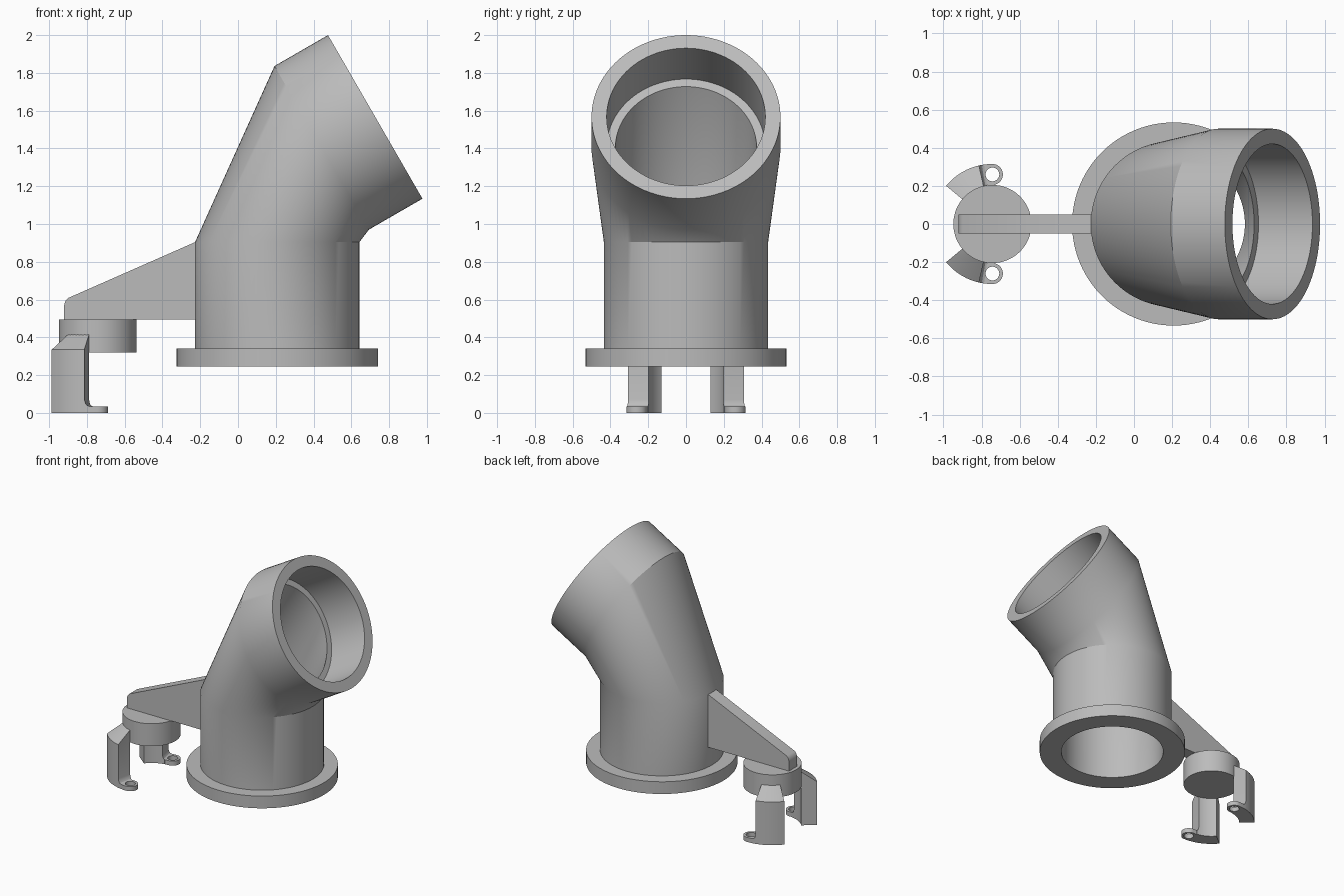
import bpy, bmesh, math
from mathutils import Vector, Matrix

cube = bpy.data.objects.get("Cube")
if cube:
    bpy.data.objects.remove(cube, do_unlink=True)

grey = bpy.data.materials.new("plain grey")
grey.use_nodes = True
grey.diffuse_color = (0.5, 0.5, 0.5, 1)
bsdf = next(n for n in grey.node_tree.nodes if n.type == "BSDF_PRINCIPLED")
bsdf.inputs["Base Color"].default_value = (0.5, 0.5, 0.5, 1)


def finish(bm, name):
    bmesh.ops.recalc_face_normals(bm, faces=bm.faces[:])
    mesh = bpy.data.meshes.new(name)
    bm.to_mesh(mesh)
    bm.free()
    mesh.materials.append(grey)
    ob = bpy.data.objects.new(name, mesh)
    bpy.context.collection.objects.link(ob)
    bpy.ops.object.select_all(action="DESELECT")
    ob.select_set(True)
    bpy.context.view_layer.objects.active = ob
    bpy.ops.object.shade_smooth_by_angle(angle=math.radians(30))
    return ob


def bridge(bm, a, b):
    n = len(a)
    for i in range(n):
        j = (i + 1) % n
        bm.faces.new((a[i], a[j], b[j], b[i]))


# Elbow pipe: a closed chain of rings, with the bends made as hulls of two rings
SEG = 96
TILT = math.radians(60)
MOUTH = Vector((0.7265, 0, 1.567))
AXIS = Vector((math.sin(TILT), 0, math.cos(TILT)))
COLLAR_BACK = MOUTH - AXIS * 0.327
PIPE_X = 0.208


def ring(bm, centre, radius, tilt=0.0):
    rot = Matrix.Rotation(tilt, 3, "Y")
    turn = [math.tau * i / SEG for i in range(SEG)]
    return [bm.verts.new(centre + rot @ Vector((radius * math.cos(t), radius * math.sin(t), 0)))
            for t in turn]


def hull(bm, a, b):
    bmesh.ops.convex_hull(bm, input=a + b)
    sides = (set(a), set(b))
    caps = [f for f in bm.faces if any(set(f.verts) <= s for s in sides)]
    bmesh.ops.delete(bm, geom=caps, context="FACES")


bm = bmesh.new()


def level(z, radius):
    return ring(bm, Vector((PIPE_X, 0, z)), radius)


outer_low, outer_high = level(0.905, 0.435), ring(bm, COLLAR_BACK, 0.5, TILT)
hull(bm, outer_low, outer_high)
inner_low, inner_high = level(0.905, 0.374), ring(bm, COLLAR_BACK, 0.374, TILT)
hull(bm, inner_low, inner_high)
foot_inner = level(0.245, 0.374)
lower = [inner_low, foot_inner, level(0.245, 0.533), level(0.34, 0.533),
         level(0.34, 0.435), outer_low]
upper = [outer_high, ring(bm, MOUTH, 0.5, TILT), ring(bm, MOUTH, 0.42, TILT),
         ring(bm, COLLAR_BACK, 0.42, TILT), inner_high]
for chain in (lower, upper):
    for a, b in zip(chain, chain[1:]):
        bridge(bm, a, b)
finish(bm, "elbow_pipe")

# Tapered support arm
bm = bmesh.new()
profile = [(-0.2, 0.495), (-0.92, 0.495), (-0.92, 0.57), (-0.915, 0.59),
           (-0.9, 0.608), (-0.225, 0.905), (-0.2, 0.905)]
sides = [[bm.verts.new((x, y, z)) for x, z in profile] for y in (-0.05, 0.05)]
bridge(bm, *sides)
for side in sides:
    bm.faces.new(side)
finish(bm, "support_arm")

# Round boss under the arm
HUB_X = -0.743
bm = bmesh.new()
bmesh.ops.create_cone(bm, cap_ends=True, segments=64, radius1=0.205, radius2=0.205,
                      depth=0.175, matrix=Matrix.Translation((HUB_X, 0, 0.4075)))
finish(bm, "arm_boss")

# Curved clip legs, each with a chamfered top and a small fillet at the foot
R_IN, R_OUT = 0.203, 0.315
sections = [(140.5 - 37.5 * i / 12, 0.335, 0.415) for i in range(13)]
sections += [(a, z, z) for a, z in ((103, 0.07), (101.8, 0.05), (100.3, 0.04), (98, 0.035))]


def clip_leg(side, name):
    bm = bmesh.new()
    rows = []
    for angle, z_out, z_in in sections:
        c, s = math.cos(math.radians(angle)), math.sin(math.radians(angle)) * side
        rows.append([bm.verts.new((HUB_X + r * c, r * s, z)) for r, z in
                     ((R_IN, 0), (R_OUT, 0), (R_OUT, z_out), (R_IN, z_in))])
    for a, b in zip(rows, rows[1:]):
        bridge(bm, a, b)
    bm.faces.new(rows[0])
    bm.faces.new(rows[-1])
    bmesh.ops.remove_doubles(bm, verts=bm.verts[:], dist=0.0001)
    finish(bm, name)


# Foot tab with a rounded tip and a screw hole
def clip_foot(side, name):
    bm = bmesh.new()
    n, half, hole = 48, 0.055, 0.036

    def outline(z, inner):
        pts = []
        for i in range(n):
            c, s = math.cos(math.tau * i / n), math.sin(math.tau * i / n)
            k = hole if inner else half
            if not inner and c < -0.001:
                k = min(half / max(abs(s), 0.001), 0.085 / abs(c))
            x, y = k * c, k * s
            if not inner and x < 0:
                y -= x * x / 0.52
            pts.append(bm.verts.new((HUB_X + x, side * (0.26 + y), z)))
        return pts

    loops = [outline(0, False), outline(0.035, False), outline(0.035, True), outline(0, True)]
    for a, b in zip(loops, loops[1:] + loops[:1]):
        bridge(bm, a, b)
    finish(bm, name)


for side, label in ((1, "back"), (-1, "front")):
    clip_leg(side, label + "_clip_leg")
    clip_foot(side, label + "_clip_foot")
